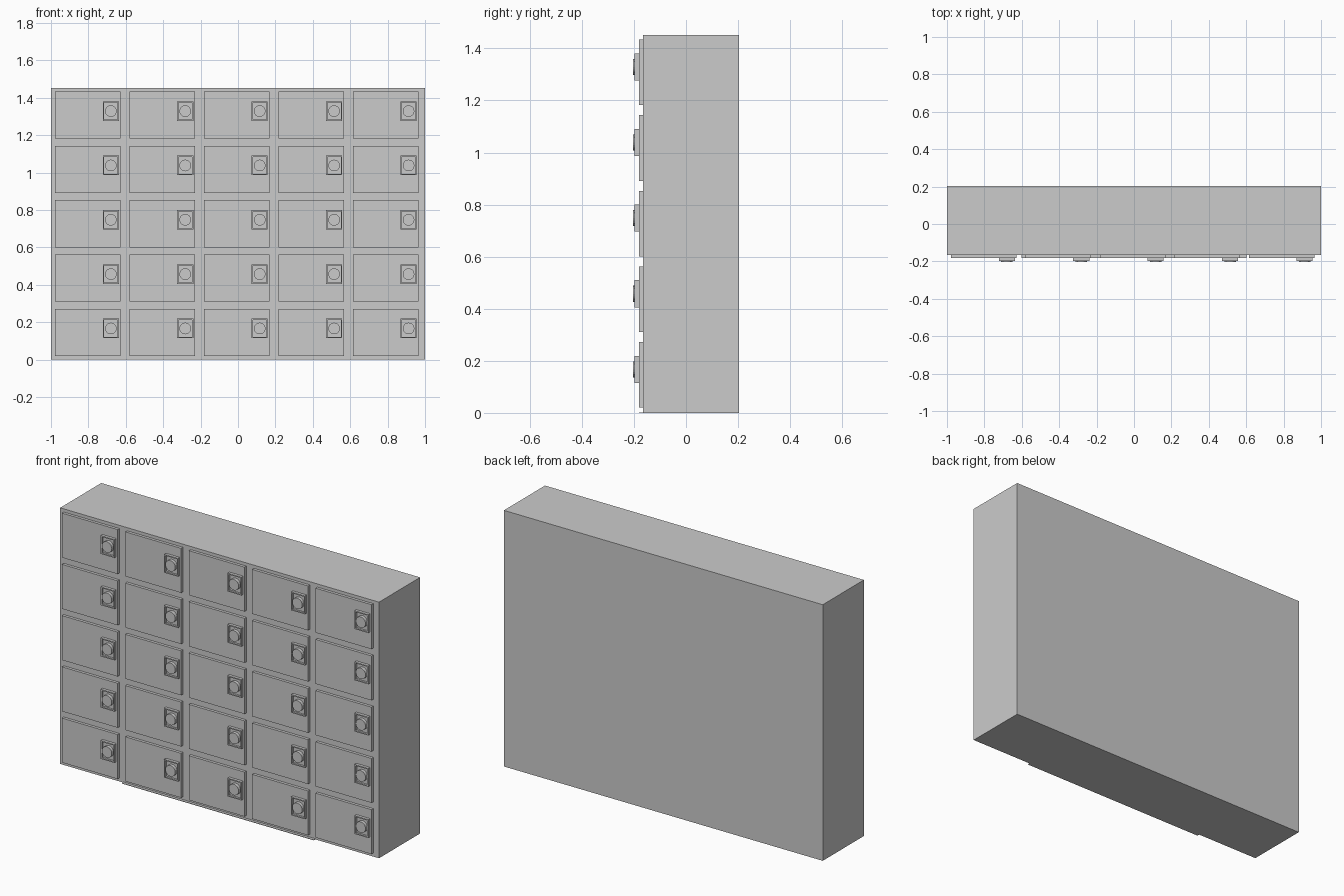
import bpy, bmesh, math
from mathutils import Matrix, Vector

if "Cube" in bpy.data.objects:
    bpy.data.objects.remove(bpy.data.objects["Cube"])

COLS, ROWS = 5, 5
PITCH_X, PITCH_Z = 0.398, 0.2905
FRONT, DOOR_Y, LOCK_Y, KNOB_Y = -0.165, -0.181, -0.197, -0.204


def finish(name, bm):
    mesh = bpy.data.meshes.new(name)
    bm.to_mesh(mesh)
    bm.free()
    ob = bpy.data.objects.new(name, mesh)
    bpy.context.collection.objects.link(ob)
    return ob


def add_box(bm, lo, hi):
    lo, hi = Vector(lo), Vector(hi)
    m = Matrix.Translation((lo + hi) / 2) @ Matrix.Diagonal((*(hi - lo), 1))
    return bmesh.ops.create_cube(bm, size=1, matrix=m)["verts"]


def box(name, lo, hi):
    bm = bmesh.new()
    add_box(bm, lo, hi)
    return finish(name, bm)


def lock_plate(name, x, z):
    # plate with a raised rim around a recessed face
    bm = bmesh.new()
    add_box(bm, (x - 0.043, LOCK_Y, z - 0.052), (x + 0.043, DOOR_Y, z + 0.052))
    bm.normal_update()
    face = min(bm.faces, key=lambda f: f.calc_center_median().y)
    bmesh.ops.inset_individual(bm, faces=[face], thickness=0.009)
    ret = bmesh.ops.extrude_discrete_faces(bm, faces=[face])
    for v in ret["faces"][0].verts:
        v.co.y += 0.011
    return finish(name, bm)


def knob(name, x, z):
    bm = bmesh.new()
    m = Matrix.Translation((x, (KNOB_Y + DOOR_Y) / 2, z)) @ Matrix.Rotation(math.pi / 2, 4, 'X')
    bmesh.ops.create_cone(bm, cap_ends=True, segments=20, radius1=0.031, radius2=0.031,
                          depth=DOOR_Y - KNOB_Y, matrix=m)
    return finish(name, bm)


# cabinet body and the thin base lip under the middle columns
box("cabinet_body", (-1, FRONT, 0), (1, 0.203, 1.452))
box("base_lip", (-0.602, DOOR_Y, 0.001), (0.602, FRONT + 0.05, 0.004))

# grid of doors, each with a lock plate and knob
for c in range(COLS):
    for r in range(ROWS):
        x, z = -0.978 + c * PITCH_X, 0.02 + r * PITCH_Z
        tag = f"_{c + 1}_{r + 1}"
        box("door" + tag, (x, DOOR_Y, z), (x + 0.35, FRONT, z + 0.252))
        lock_plate("lock_plate" + tag, x + 0.298, z + 0.147)
        knob("knob" + tag, x + 0.298, z + 0.147)
